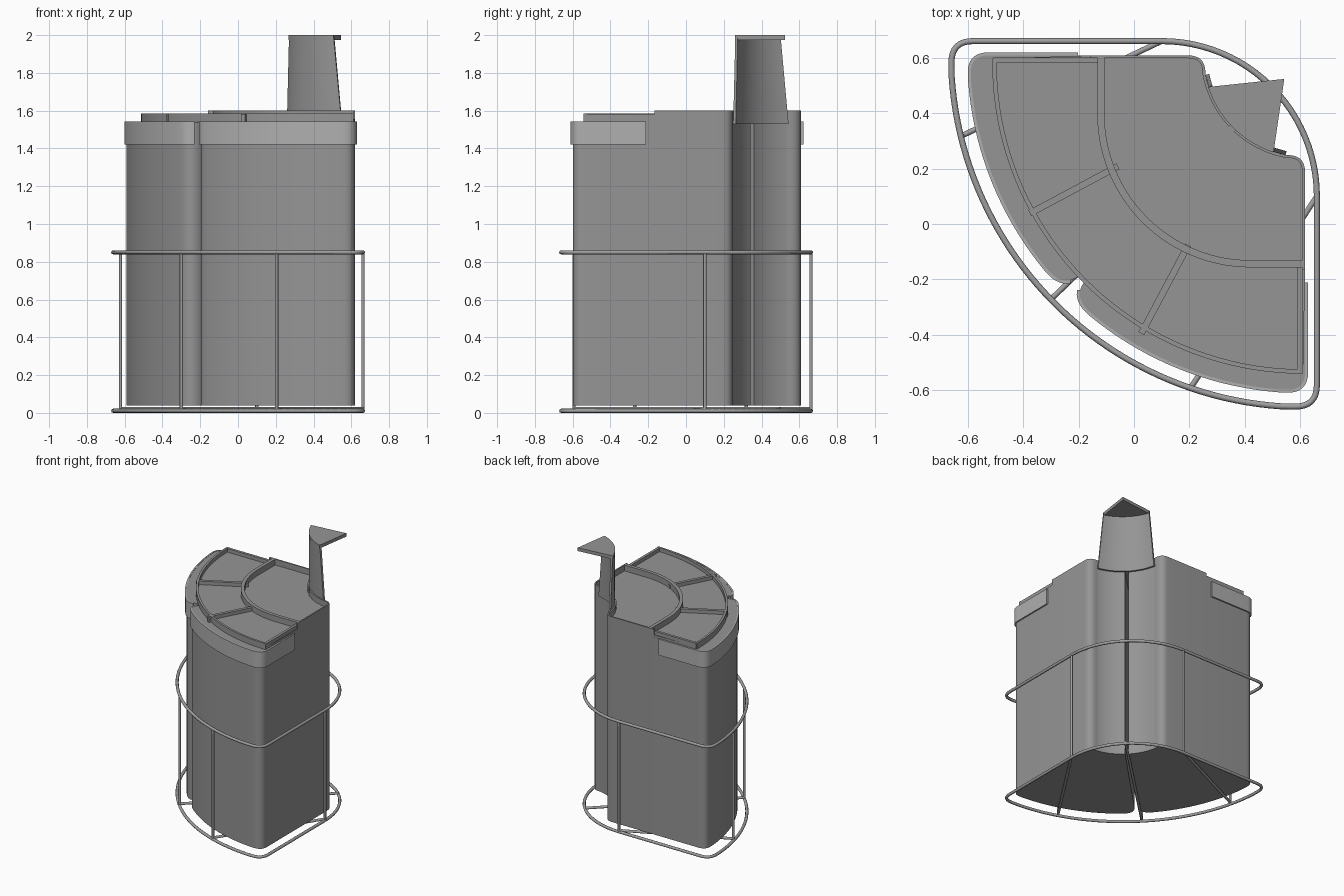
import bpy, bmesh
from math import cos, sin, radians
from mathutils import Vector

cube = bpy.data.objects.get("Cube")
if cube:
    bpy.data.objects.remove(cube)


def material(name, value):
    m = bpy.data.materials.new(name)
    m.use_nodes = True
    colour = (value, value, value, 1)
    m.diffuse_color = colour
    m.node_tree.nodes["Principled BSDF"].inputs["Base Color"].default_value = colour
    return m


GREY = material("mid grey", 0.30)
LIGHT = material("light grey", 0.43)
STEEL = material("steel grey", 0.35)


# ---- outline helpers
def arc(c, r, a0, a1, n):
    angles = [radians(a0 + (a1 - a0) * i / n) for i in range(n + 1)]
    return [Vector((c[0] + r * cos(a), c[1] + r * sin(a))) for a in angles]


def corner(prev, p, nxt, t, n=8):
    """Rounded corner at p, starting t away on both sides."""
    prev, p, nxt = Vector(prev), Vector(p), Vector(nxt)
    a = p + (prev - p).normalized() * t
    b = p + (nxt - p).normalized() * t
    steps = [i / n for i in range(n + 1)]
    return [a * (1 - s) ** 2 + p * 2 * s * (1 - s) + b * s * s for s in steps]


def swap(path):
    return [Vector((p.y, p.x)) for p in path]


def offset(path, d):
    """Shift an open path to its left by d."""
    out = []
    for i, p in enumerate(path):
        t = (path[min(i + 1, len(path) - 1)] - path[max(i - 1, 0)]).normalized()
        out.append(p + Vector((-t.y, t.x)) * d)
    return out


def ribbon(path, d):
    return path + offset(path, d)[::-1]


def prism(name, pts, z0, z1, mat, top=None):
    bm = bmesh.new()
    low = [bm.verts.new((p.x, p.y, z0)) for p in pts]
    high = [bm.verts.new((p.x, p.y, z1)) for p in (top or pts)]
    bm.faces.new(low[::-1])
    bm.faces.new(high)
    for i in range(len(low)):
        j = (i + 1) % len(low)
        bm.faces.new((low[i], low[j], high[j], high[i]))
    bmesh.ops.recalc_face_normals(bm, faces=bm.faces[:])
    me = bpy.data.meshes.new(name)
    bm.to_mesh(me)
    bm.free()
    me.materials.append(mat)
    me.shade_smooth()
    me.set_sharp_from_angle(angle=radians(30))
    ob = bpy.data.objects.new(name, me)
    ob.location = (0.007, -0.002, 0)
    bpy.context.collection.objects.link(ob)
    return ob


def tube(name, pts, r, closed=False):
    cu = bpy.data.curves.new(name, "CURVE")
    cu.dimensions = "3D"
    cu.bevel_depth = r
    cu.bevel_resolution = 2
    cu.use_fill_caps = True
    sp = cu.splines.new("POLY")
    sp.points.add(len(pts) - 1)
    for q, p in zip(sp.points, pts):
        q.co = (*p, 1)
    sp.use_cyclic_u = closed
    cu.materials.append(STEEL)
    ob = bpy.data.objects.new(name, cu)
    bpy.context.collection.objects.link(ob)


# ---- two mirrored bins with a concave back corner
E = 0.612
CEN = (E, E)
NOTCH = 0.367
front = arc(CEN, 1.212, 230.5, 265.5, 18)
nose = arc(CEN, 1.212, 225.6, 226, 1)[0]
tip = Vector((E, E - 1.212))
notch = arc(CEN, NOTCH, 259, 227, 12)
shoulder = corner((E, 0), (E, 0.25), notch[0], 0.06)
nose_round = corner(notch[-1], nose, front[0], 0.09)
tip_round = corner(front[-1], tip, (E, 0), 0.065)
outline = tip_round + shoulder + notch + nose_round + front
band_path = nose_round + front + tip_round + [Vector((E, -0.21))]
band_path = band_path[3:]
back = [Vector((E, -0.165))] + shoulder + notch

for side, flip in (("left", lambda p: p), ("right", swap)):
    prism(side + "_bin", flip(outline), 0.04, 1.54, GREY)
    prism(side + "_rim_band", flip(ribbon(band_path, -0.011)), 1.42, 1.542, LIGHT)
    prism(side + "_tray_back_wall", flip(ribbon(back, 0.01)), 1.53, 1.6, GREY)

# ---- tray lying over both bins
outer = arc((0.605, 0.585), 1.125, 179.2, 270, 40)
inner = [Vector((-0.14, 0.605))] + arc((0.415, 0.4), 0.555, 180, 270, 28)
inner.append(Vector((0.605, -0.155)))
floor = outer + back + swap(back)[::-1]
prism("tray_floor", floor, 1.535, 1.556, GREY)
prism("tray_outer_wall", ribbon(outer, 0.016), 1.535, 1.585, GREY)
prism("tray_inner_wall", ribbon(inner, 0.026), 1.535, 1.6, GREY)

straight_walls = {
    "tray_left_divider": ((-0.378, 0.03), (-0.06, 0.2), 0.024),
    "tray_right_divider": ((0.03, -0.4), (0.2, -0.08), 0.024),
    "tray_left_end_wall": ((-0.14, 0.605), (-0.515, 0.605), 0.02),
    "tray_right_end_wall": ((0.605, -0.54), (0.605, -0.155), 0.02),
}
for name, (a, b, w) in straight_walls.items():
    prism(name, ribbon([Vector(a), Vector(b)], w), 1.535, 1.583, GREY)

# ---- curved, tapering post with a cap at the back corner
post_low = ribbon(arc(CEN, NOTCH, 191, 259, 20), 0.014)
post_high = ribbon(arc(CEN, NOTCH, 198, 252, 20), 0.014)
prism("back_post", post_low, 1.53, 1.99, GREY, post_high)
cap = arc(CEN, NOTCH + 0.002, 198, 252, 20) + [Vector((0.537, 0.527))]
prism("back_post_cap", cap, 1.975, 2.0, GREY)

# ---- wire rack around the bins
R = 0.662
HUB = (0.62, 0.62)
rack_front = arc(HUB, 1.283, 184, 266, 44)
rack_back = arc((0.1, 0.1), R - 0.1, 0, 90, 24)
rack = (rack_front
        + corner(rack_front[-1], (R, -R), rack_back[0], 0.08)
        + rack_back
        + corner(rack_back[-1], (-R, R), rack_front[0], 0.08))
for name, z in (("bottom_hoop", 0.011), ("top_hoop", 0.85)):
    tube(name, [(p.x, p.y, z) for p in rack], 0.011, True)

feet = {
    "front_left": (0.205, -0.593),
    "front_right": (-0.622, 0.32),
    "front_middle": (-0.3, -0.272),
    "back_left": (R, 0.1),
    "back_right": (0.1, R),
}
for name, (x, y) in feet.items():
    tube(name + "_upright", [(x, y, 0.011), (x, y, 0.85)], 0.009)

d = 0.1 + (R - 0.1) * cos(radians(45))
rods = (("left", feet["back_left"], feet["front_left"]),
        ("right", feet["back_right"], feet["front_right"]),
        ("middle", (d, d), feet["front_middle"]))
for name, a, b in rods:
    tube(name + "_floor_rod", [(*a, 0.022), (*b, 0.022)], 0.01)
